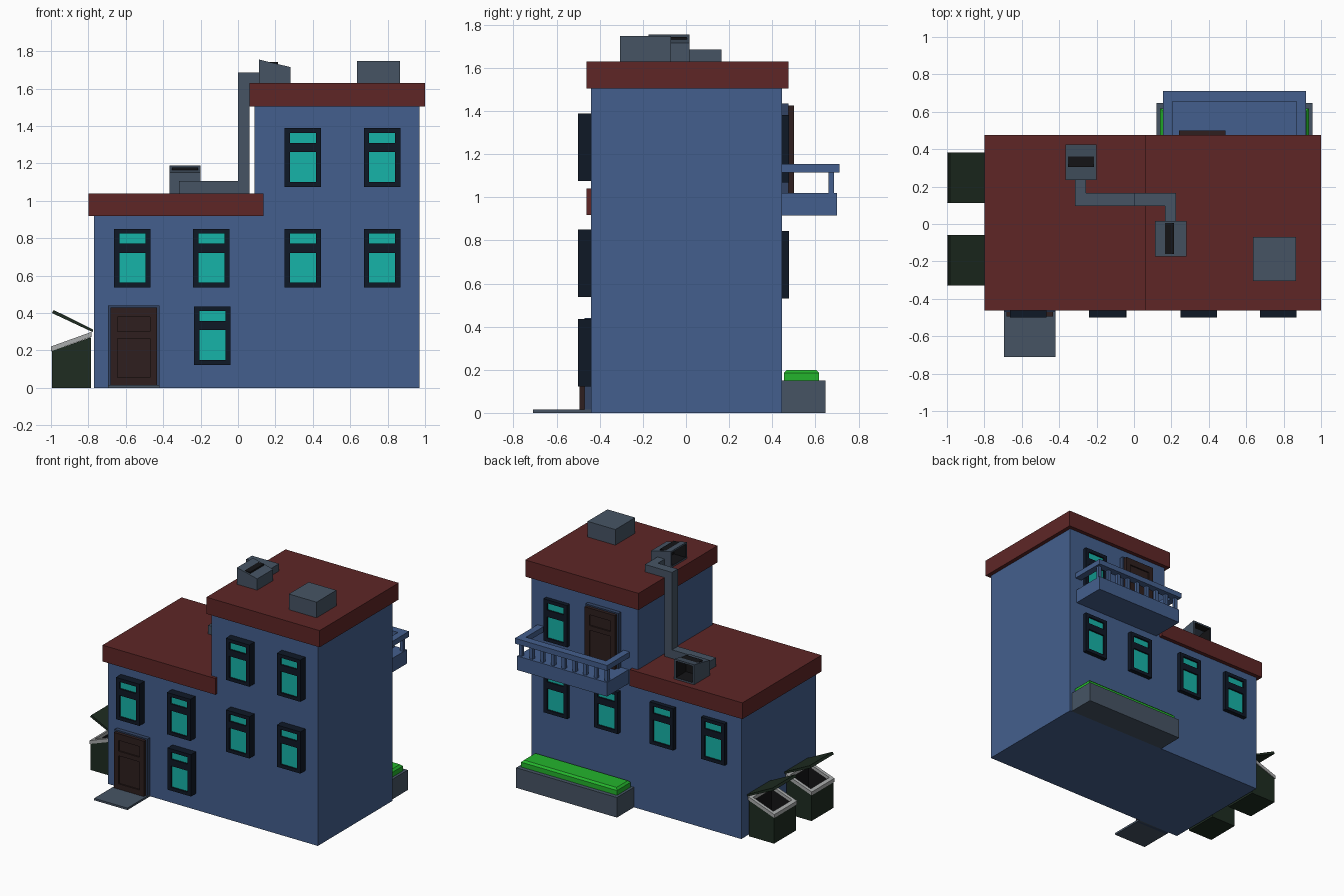
import bpy, bmesh
from mathutils import Vector

if "Cube" in bpy.data.objects:
    bpy.data.objects.remove(bpy.data.objects["Cube"])


def material(name, srgb):
    m = bpy.data.materials.new(name)
    m.diffuse_color = [((c / 255 + 0.055) / 1.055) ** 2.4 for c in srgb] + [1]
    m.use_nodes = True
    m.node_tree.nodes["Principled BSDF"].inputs["Base Color"].default_value = m.diffuse_color
    return m


BLUE = material("blue_wall", (68, 95, 141))
TRIM = material("slate_blue", (50, 68, 100))
RED = material("red_roof", (94, 38, 38))
NAVY = material("navy_frame", (15, 24, 38))
TEAL = material("teal_glass", (22, 180, 168))
BROWN = material("brown_door", (46, 31, 30))
SLATE = material("slate_metal", (70, 84, 100))
GREEN = material("hedge_green", (36, 180, 44))
BIN = material("bin_green", (30, 44, 33))
RIM = material("rim_grey", (170, 172, 172))
DARK = material("dark_inside", (20, 20, 22))


def prism(profile, lo, hi, axis="y"):
    """Profile in xz extruded along y, or in yz extruded along x."""
    if axis == "y":
        return [[(a, t, b) for a, b in profile] for t in (lo, hi)]
    return [[(t, a, b) for a, b in profile] for t in (lo, hi)]


def box(x0, x1, y0, y1, z0, z1):
    return prism([(x0, z0), (x1, z0), (x1, z1), (x0, z1)], y0, y1)


def build(name, mat, *parts):
    bm = bmesh.new()
    for loops in parts:
        a, b = [[bm.verts.new(p) for p in loop] for loop in loops]
        bm.faces.new(a)
        bm.faces.new(b[::-1])
        for i in range(len(a)):
            j = (i + 1) % len(a)
            bm.faces.new((a[j], a[i], b[i], b[j]))
    bmesh.ops.recalc_face_normals(bm, faces=bm.faces)
    me = bpy.data.meshes.new(name)
    bm.to_mesh(me)
    bm.free()
    me.materials.append(mat)
    ob = bpy.data.objects.new(name, me)
    bpy.context.collection.objects.link(ob)
    return ob


def hollow(ob, facing, wall, depth):
    """Sink a dark opening into the face that looks along `facing`."""
    me, d = ob.data, Vector(facing)
    me.materials.append(DARK)
    bm = bmesh.new()
    bm.from_mesh(me)
    bm.normal_update()
    face = max(bm.faces, key=lambda f: f.normal.dot(d))
    bmesh.ops.inset_region(bm, faces=[face], thickness=wall)
    face = bmesh.ops.extrude_discrete_faces(bm, faces=[face])["faces"][0]
    bmesh.ops.translate(bm, verts=face.verts, vec=-d * depth)
    face.material_index = 1
    for e in face.edges:
        for f in e.link_faces:
            f.material_index = 1
    bm.to_mesh(me)
    bm.free()


def panelled(name, mat, inner, cx, z0, w, h, wall, out, side, holes, stile, recess):
    """Frame with stacked openings and a recessed pane; side -1 front, +1 back."""
    y0, y1 = sorted((side * wall, side * out))
    x0, x1 = cx - w / 2, cx + w / 2
    bars = [box(x0, x0 + stile, y0, y1, z0, z0 + h), box(x1 - stile, x1, y0, y1, z0, z0 + h)]
    z = 0
    for lo, hi in holes + [(h, h)]:
        bars.append(box(x0 + stile, x1 - stile, y0, y1, z0 + z, z0 + lo))
        z = hi
    build(name + "_frame", mat, *bars)
    y0, y1 = sorted((side * (wall - 0.005), side * (out - recess)))
    build(name + "_pane", inner, box(x0 + stile, x1 - stile, y0, y1, z0 + 0.02, z0 + h - 0.02))


# Walls and roofs
build("walls", BLUE, prism([(-0.77, 0), (0.97, 0), (0.97, 1.51), (0.087, 1.51),
                            (0.087, 0.93), (-0.77, 0.93)], -0.44, 0.445))
build("lower_roof", RED, box(-0.80, 0.135, -0.462, 0.475, 0.918, 1.04))
build("upper_roof", RED, box(0.062, 1.0, -0.462, 0.475, 1.505, 1.63))

# Windows
PANES = [(0.025, 0.185), (0.235, 0.287)]
front = [(-0.565, 0.537), (-0.142, 0.537), (0.347, 0.537), (0.77, 0.537),
         (0.347, 1.075), (0.77, 1.075), (-0.137, 0.123)]
back = [(-0.555, 0.53), (-0.13, 0.53), (0.33, 0.53), (0.75, 0.53), (0.75, 1.068)]
for i, (x, z) in enumerate(front):
    panelled(f"front_window_{i}", NAVY, TEAL, x, z, 0.195, 0.313, 0.44, 0.50, -1, PANES, 0.028, 0.012)
for i, (x, z) in enumerate(back):
    panelled(f"back_window_{i}", NAVY, TEAL, x, z, 0.195, 0.313, 0.445, 0.477, 1, PANES, 0.028, 0.012)

# Doors with surround and two recessed panels
for name, x, z, side, wall in (("front_door", -0.558, 0, -1, 0.44), ("balcony_door", 0.365, 0.995, 1, 0.445)):
    y0, y1 = sorted((side * wall, side * (wall + 0.03)))
    build(name + "_surround", TRIM, box(x - 0.137, x + 0.137, y0, y1, z, z + 0.44))
    panelled(name, BROWN, BROWN, x, z + 0.01, 0.25, 0.42, wall + 0.03, wall + 0.055, side,
             [(0.045, 0.255), (0.29, 0.37)], 0.038, 0.01)
build("doorstep", SLATE, box(-0.695, -0.42, -0.71, -0.44, 0, 0.015))

# Balcony
build("balcony_floor", BLUE, box(0.165, 0.91, 0.445, 0.70, 0.915, 1.02))
build("balcony_rail", BLUE, box(0.155, 0.92, 0.655, 0.712, 1.115, 1.155),
      box(0.155, 0.205, 0.445, 0.655, 1.115, 1.155), box(0.868, 0.92, 0.445, 0.655, 1.115, 1.155))
build("balusters", BLUE, *[box(x - 0.013, x + 0.013, 0.66, 0.686, 1.02, 1.115)
                           for x in [0.182 + i * 0.0888 for i in range(9)]])

# Planter and hedge with chamfered top
build("planter", SLATE, box(0.12, 0.955, 0.445, 0.647, 0, 0.15))
hedge = build("hedge", GREEN, box(0.14, 0.935, 0.455, 0.617, 0.14, 0.20))
bm = bmesh.new()
bm.from_mesh(hedge.data)
top = [e for e in bm.edges if all(v.co.z > 0.19 for v in e.verts)]
bmesh.ops.bevel(bm, geom=top, offset=0.014, segments=1, affect="EDGES")
bm.to_mesh(hedge.data)
bm.free()


# Wheelie-style bins with sloped rim and open lid
def rim_bar(xa, xb, ya, yb):
    za, zb = [0.195 + (x + 1) * 0.36 for x in (xa, xb)]
    return prism([(xa, za), (xb, zb), (xb, zb + 0.026), (xa, za + 0.026)], ya, yb)


for i, (y0, y1) in enumerate(((-0.33, -0.06), (0.112, 0.383))):
    body = build(f"bin_body_{i}", BIN, prism([(-0.995, 0), (-0.787, 0), (-0.787, 0.27), (-0.995, 0.197)],
                                             y0 + 0.005, y1 - 0.005))
    hollow(body, (0, 0, 1), 0.015, 0.17)
    build(f"bin_rim_{i}", RIM, rim_bar(-1.0, -0.975, y0, y1), rim_bar(-0.807, -0.782, y0, y1),
          rim_bar(-0.975, -0.807, y0, y0 + 0.025), rim_bar(-0.975, -0.807, y1 - 0.025, y1))
    build(f"bin_lid_{i}", BIN, prism([(-0.995, 0.40), (-0.777, 0.298), (-0.775, 0.312), (-0.985, 0.416)], y0, y1))

# Rooftop duct, vent hoods and roof box
build("duct", SLATE,
      box(-0.315, -0.257, 0.165, 0.24, 1.04, 1.105), box(-0.315, 0.062, 0.097, 0.165, 1.04, 1.105),
      box(0.0, 0.062, 0.097, 0.165, 1.105, 1.685), box(0.062, 0.225, 0.097, 0.165, 1.63, 1.685),
      box(0.165, 0.225, 0.01, 0.097, 1.63, 1.685))
hood = build("lower_vent_hood", SLATE, prism([(0.235, 1.04), (0.425, 1.04), (0.425, 1.19), (0.235, 1.152)],
                                             -0.365, -0.2, "x"))
hollow(hood, (0, 1, 0), 0.018, 0.12)
hood = build("upper_vent_hood", SLATE, prism([(0.113, 1.63), (0.28, 1.63), (0.28, 1.715), (0.113, 1.755)],
                                             -0.173, 0.017))
hollow(hood, (-1, 0, 0), 0.018, 0.10)
build("roof_box", SLATE, box(0.635, 0.865, -0.305, -0.07, 1.63, 1.747))
